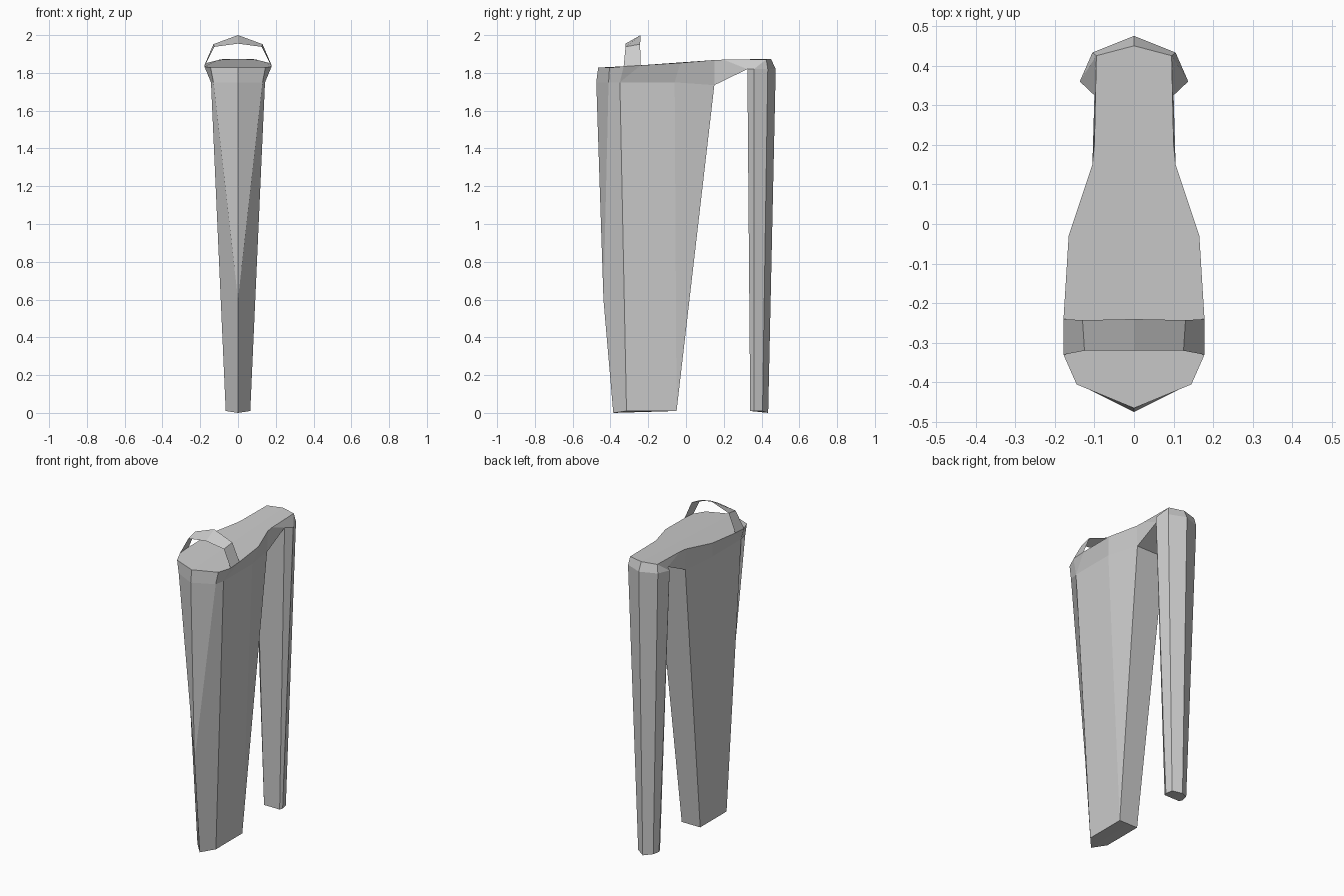
import bpy, bmesh

if "Cube" in bpy.data.objects:
    bpy.data.objects.remove(bpy.data.objects["Cube"])


def half_part(name, pts, faces):
    """Build the +x half from key points and mirror it across x = 0."""
    bm = bmesh.new()
    v = [bm.verts.new(p) for p in pts]
    for f in faces:
        bm.faces.new([v[i] for i in f])
    half = bm.verts[:] + bm.edges[:] + bm.faces[:]
    bmesh.ops.mirror(bm, geom=half, axis='X', merge_dist=0.0005)
    bmesh.ops.remove_doubles(bm, verts=bm.verts, dist=0.0005)
    bmesh.ops.recalc_face_normals(bm, faces=bm.faces)
    me = bpy.data.meshes.new(name)
    bm.to_mesh(me)
    bm.free()
    ob = bpy.data.objects.new(name, me)
    bpy.context.collection.objects.link(ob)
    return ob


# Shared half outlines, front to back
shoulder = [(0, -.475, 1.75), (.13, -.41, 1.75), (.143, -.35, 1.75),
            (.143, -.06, 1.75), (.1, .15, 1.735), (0, .15, 1.735)]
foot = [(0, -.385, 0), (.065, -.315, .01), (.065, -.05, .01), (0, -.05, .01)]
leg_top = [(0, .475, 1.82), (.105, .433, 1.82), (.137, .36, 1.82),
           (.1, .325, 1.82), (0, .325, 1.82)]
leg_foot = [(0, .435, 0), (.053, .405, .01), (.062, .36, .01),
            (.055, .34, .01), (0, .34, .01)]
deck = [(0, -.465, 1.828), (.145, -.405, 1.828), (.178, -.33, 1.834),
        (.178, -.24, 1.84), (.165, -.03, 1.853), (.105, .15, 1.868),
        (.1, .2, 1.87), (.095, .425, 1.872), (0, .45, 1.874)]

# Tapered main body: shoulder 0-5, foot 6-9, front crease 10
half_part("main_body", shoulder + foot + [(0, -.437, .6)], [
    (0, 1, 10), (1, 2, 7, 6, 10), (2, 3, 8, 7), (3, 4, 8), (4, 5, 9, 8),
    (6, 7, 8, 9)])

# Top cap and bridge: deck 0-8, shoulder 9-14, leg top 15-19
half_part("top_cap", deck + shoulder + leg_top, [
    tuple(range(9)),
    (0, 1, 10, 9), (1, 2, 11, 10), (2, 3, 11), (3, 4, 12, 11), (4, 5, 13, 12),
    (5, 6, 18, 13), (6, 7, 17, 18), (7, 16, 17), (7, 8, 15, 16),
    (13, 14, 19, 18)])

# Slim rear leg
n = len(leg_top)
half_part("rear_leg", leg_top + leg_foot,
          [(i, i + 1, i + 1 + n, i + n) for i in range(n - 1)]
          + [tuple(range(n, 2 * n))])

# Thin arched strap over the front
front = [(.178, -.33, 1.834), (.125, -.32, 1.938), (0, -.32, 1.955)]
back = [(.178, -.24, 1.84), (.13, -.243, 1.952), (0, -.24, 2.0)]
half_part("arched_strap", front + back, [(0, 1, 4, 3), (1, 2, 5, 4)])
